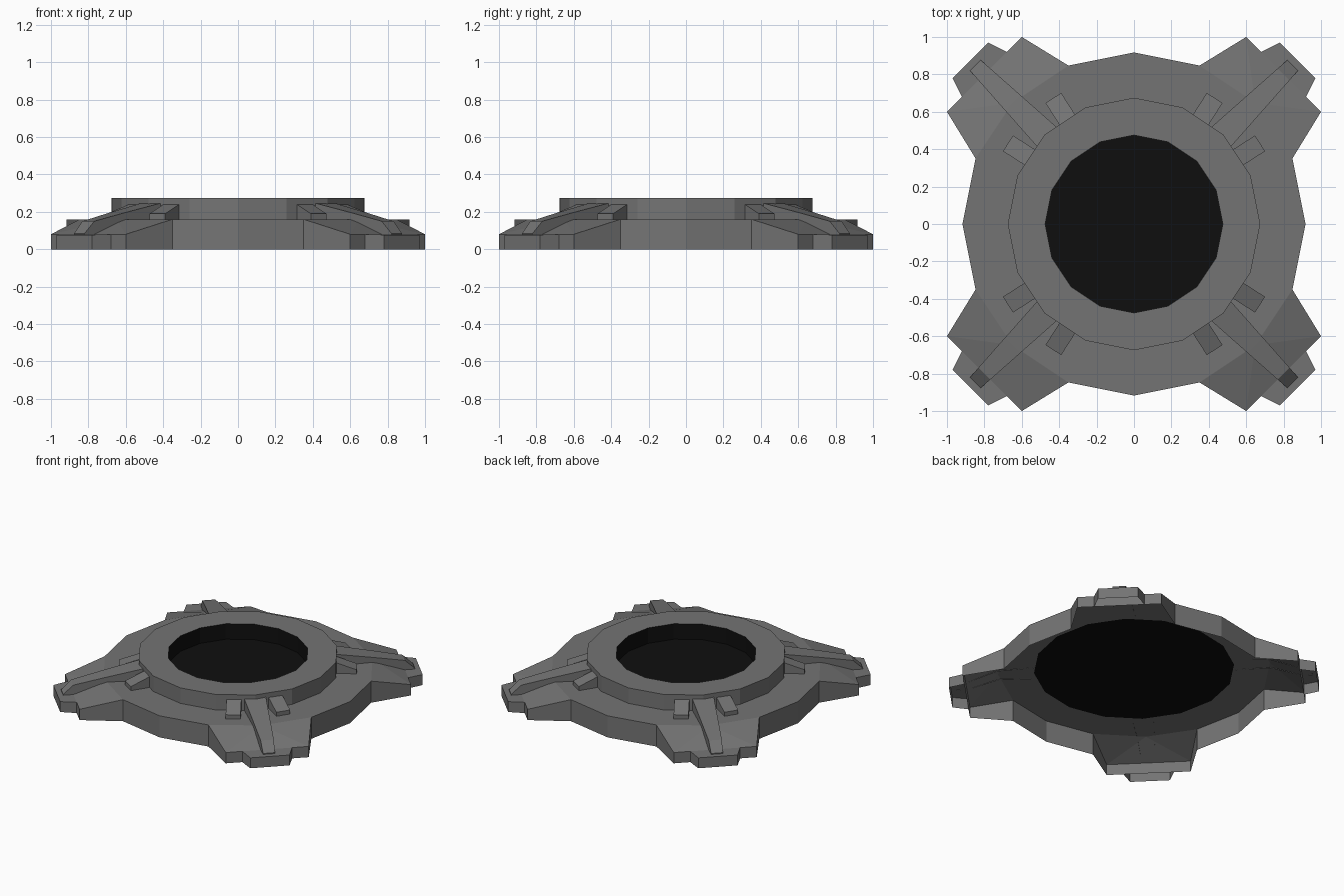
import bpy, math
from mathutils import Matrix

if "Cube" in bpy.data.objects:
    bpy.data.objects.remove(bpy.data.objects["Cube"])


def material(name, rgb):
    m = bpy.data.materials.new(name)
    m.diffuse_color = (*rgb, 1)
    m.use_nodes = True
    m.node_tree.nodes["Principled BSDF"].inputs["Base Color"].default_value = m.diffuse_color
    return m


GREY = material("dark grey metal", (0.175, 0.175, 0.175))
BLACK = material("black", (0.0045, 0.0045, 0.0045))
SIDES = 16


def mesh_object(name, verts, faces, mat, angle=0):
    me = bpy.data.meshes.new(name)
    me.from_pydata(verts, [], faces)
    me.transform(Matrix.Rotation(math.radians(angle), 4, 'Z'))
    me.materials.append(mat)
    me.update()
    ob = bpy.data.objects.new(name, me)
    bpy.context.collection.objects.link(ob)
    return ob


def lathe(name, profile, mat, skip=lambda row, col: False):
    """Sweep (radius, z) points round the z axis as an open 16-sided shell."""
    verts = [(r * math.cos(2 * math.pi * k / SIDES), r * math.sin(2 * math.pi * k / SIDES), z)
             for r, z in profile for k in range(SIDES)]
    faces = []
    for i in range(len(profile) - 1):
        for k in range(SIDES):
            if not skip(i, k):
                a, b = i * SIDES + k, i * SIDES + (k + 1) % SIDES
                faces.append((a, b, b + SIDES, a + SIDES))
    return mesh_object(name, verts, faces, mat)


def wedge(name, sections, angle):
    """Bottomless radial block from (radius, top z, bottom z, half width) sections."""
    verts, faces = [], []
    for u, top, bottom, w in sections:
        verts += [(u, -w, bottom), (u, -w, top), (u, w, top), (u, w, bottom)]
    for i in range(len(sections) - 1):
        for j in range(3):
            a = 4 * i + j
            faces.append((a, a + 4, a + 5, a + 1))
    n = len(verts)
    faces += [(0, 1, 2, 3), (n - 1, n - 2, n - 3, n - 4)]
    return mesh_object(name, verts, faces, GREY, angle)


# stepped ring body, its outer wall left open where the feet join
lathe("ring_body", [(0.917, 0), (0.917, 0.16), (0.675, 0.16), (0.675, 0.275), (0.475, 0.275)],
      GREY, skip=lambda row, col: row == 0 and col % 4 in (1, 2))

# black well wall and the wide plate closing it underneath
lathe("well_wall", [(0.475, 0.275), (0.475, 0.16)], BLACK)
mesh_object("well_floor",
            [(0.675 * math.cos(2 * math.pi * k / SIDES), 0.675 * math.sin(2 * math.pi * k / SIDES), 0.16)
             for k in range(SIDES)], [tuple(range(SIDES))], BLACK)

# feet, toes, ribs and small buttress blocks on each diagonal
for q in range(4):
    ang = 45 + 90 * q
    foot_verts = [(0.847, -0.351, 0.16), (1.131, -0.283, 0.08), (1.131, 0.283, 0.08),
                  (0.847, 0.351, 0.16), (0.917, 0, 0.16),
                  (0.847, -0.351, 0), (1.131, -0.283, 0), (1.131, 0.283, 0), (0.847, 0.351, 0)]
    foot_faces = [(4, 0, 1), (4, 1, 2), (4, 2, 3), (5, 6, 1, 0), (6, 7, 2, 1), (7, 8, 3, 2)]
    mesh_object(f"foot_{q}", foot_verts, foot_faces, GREY, ang)
    wedge(f"toe_{q}", [(1.131, 0.08, 0, 0.17), (1.237, 0.077, 0, 0.134)], ang)
    wedge(f"rib_{q}", [(0.64, 0.25, 0.16, 0.075), (0.917, 0.195, 0.155, 0.058),
                       (1.131, 0.15, 0.08, 0.045), (1.2, 0.085, 0.075, 0.04)], ang)
    for side in (-1, 1):
        wedge(f"buttress_{q}_{'left' if side > 0 else 'right'}",
              [(0.655, 0.242, 0.16, 0.05), (0.80, 0.19, 0.16, 0.05)], ang + side * 11.25 * 1.1)
